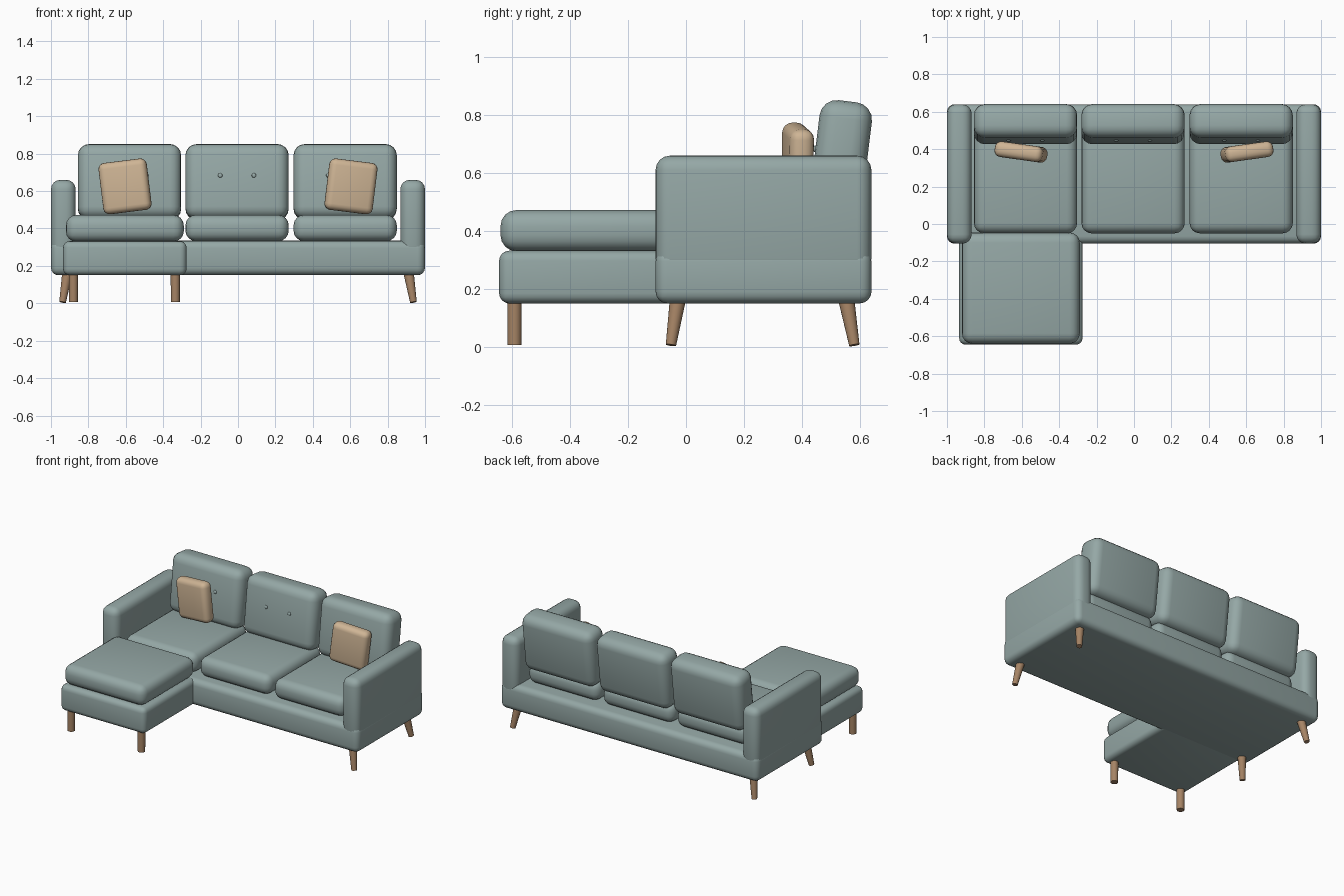
import bpy
from math import radians
from mathutils import Vector

cube = bpy.data.objects.get("Cube")
if cube:
    bpy.data.objects.remove(cube, do_unlink=True)


def material(name, colour):
    m = bpy.data.materials.new(name)
    m.use_nodes = True
    m.diffuse_color = (*colour, 1)
    bsdf = next(n for n in m.node_tree.nodes if n.type == "BSDF_PRINCIPLED")
    bsdf.inputs["Base Color"].default_value = (*colour, 1)
    return m


TEAL = material("teal fabric", (0.30, 0.39, 0.38))
SAND = material("sand fabric", (0.62, 0.46, 0.30))
WOOD = material("oak wood", (0.38, 0.23, 0.13))


def finish(ob, name, mat):
    ob.name = ob.data.name = name
    ob.data.materials.append(mat)
    bpy.ops.object.shade_smooth_by_angle(angle=radians(40))
    return ob


def soft_box(name, low, high, bevel, mat=TEAL, rotation=(0, 0, 0), segments=4):
    """Rounded box between two corners, turned about its own centre."""
    low, high = Vector(low), Vector(high)
    bpy.ops.mesh.primitive_cube_add(size=1, location=(low + high) / 2)
    ob = bpy.context.object
    ob.scale = high - low
    bpy.ops.object.transform_apply(location=False, rotation=False, scale=True)
    mod = ob.modifiers.new("rounding", "BEVEL")
    mod.width = bevel
    mod.segments = segments
    bpy.ops.object.modifier_apply(modifier=mod.name)
    ob.rotation_euler = [radians(a) for a in rotation]
    return finish(ob, name, mat)


def leg(name, top, bottom, r_top, r_bottom):
    """Round tapered leg between two points."""
    top, bottom = Vector(top), Vector(bottom)
    axis = top - bottom
    bpy.ops.mesh.primitive_cone_add(vertices=20, radius1=r_bottom, radius2=r_top,
                                    depth=axis.length, location=(top + bottom) / 2)
    ob = bpy.context.object
    ob.rotation_euler = axis.to_track_quat("Z", "Y").to_euler()
    return finish(ob, name, WOOD)


# Frame and chaise
soft_box("sofa_base", (-1, -0.105, 0.15), (1, 0.64, 0.335), 0.04)
soft_box("chaise_base", (-0.935, -0.645, 0.15), (-0.275, 0.0, 0.332), 0.035)
soft_box("chaise_cushion", (-0.92, -0.64, 0.33), (-0.29, -0.045, 0.472), 0.055)

# Seat and back cushions, with a pair of buttons on each back
LEAN = -7
for label, x in (("right", -0.58), ("middle", -0.005), ("left", 0.573)):
    soft_box(label + "_seat_cushion", (x - 0.276, -0.05, 0.333),
             (x + 0.276, 0.56, 0.472), 0.055)
    back = soft_box(label + "_back_cushion", (x - 0.276, 0.443, 0.447),
                    (x + 0.276, 0.625, 0.849), 0.06, rotation=(LEAN, 0, 0))
    bpy.context.view_layer.update()
    for side in (-1, 1):
        spot = back.matrix_world @ Vector((side * 0.09, -0.091, 0.025))
        bpy.ops.mesh.primitive_uv_sphere_add(segments=12, ring_count=8,
                                             radius=0.012, location=spot)
        button = bpy.context.object
        button.scale.y = 0.6
        button.rotation_euler.x = radians(LEAN)
        finish(button, label + "_button", TEAL)

# Mirrored arms, throw pillows and splayed legs
for label, s in (("right", -1), ("left", 1)):
    inner, outer = sorted((s * 0.868, s))
    soft_box(label + "_arm", (inner, -0.105, 0.255), (outer, 0.64, 0.66), 0.05)
    x = s * 0.604
    soft_box(label + "_throw_pillow", (x - 0.13, 0.343, 0.487), (x + 0.13, 0.427, 0.763),
             0.034, SAND, rotation=(0, s * 7, s * 8))
    leg(label + "_front_leg", (s * 0.912, -0.028, 0.165), (s * 0.938, -0.052, 0.006),
        0.028, 0.018)
    leg(label + "_back_leg", (s * 0.912, 0.553, 0.165), (s * 0.938, 0.581, 0.006),
        0.028, 0.018)

# Straight chaise legs
for label, x in (("right", -0.88), ("left", -0.335)):
    leg(label + "_chaise_leg", (x, -0.592, 0.165), (x, -0.592, 0.006), 0.025, 0.024)
